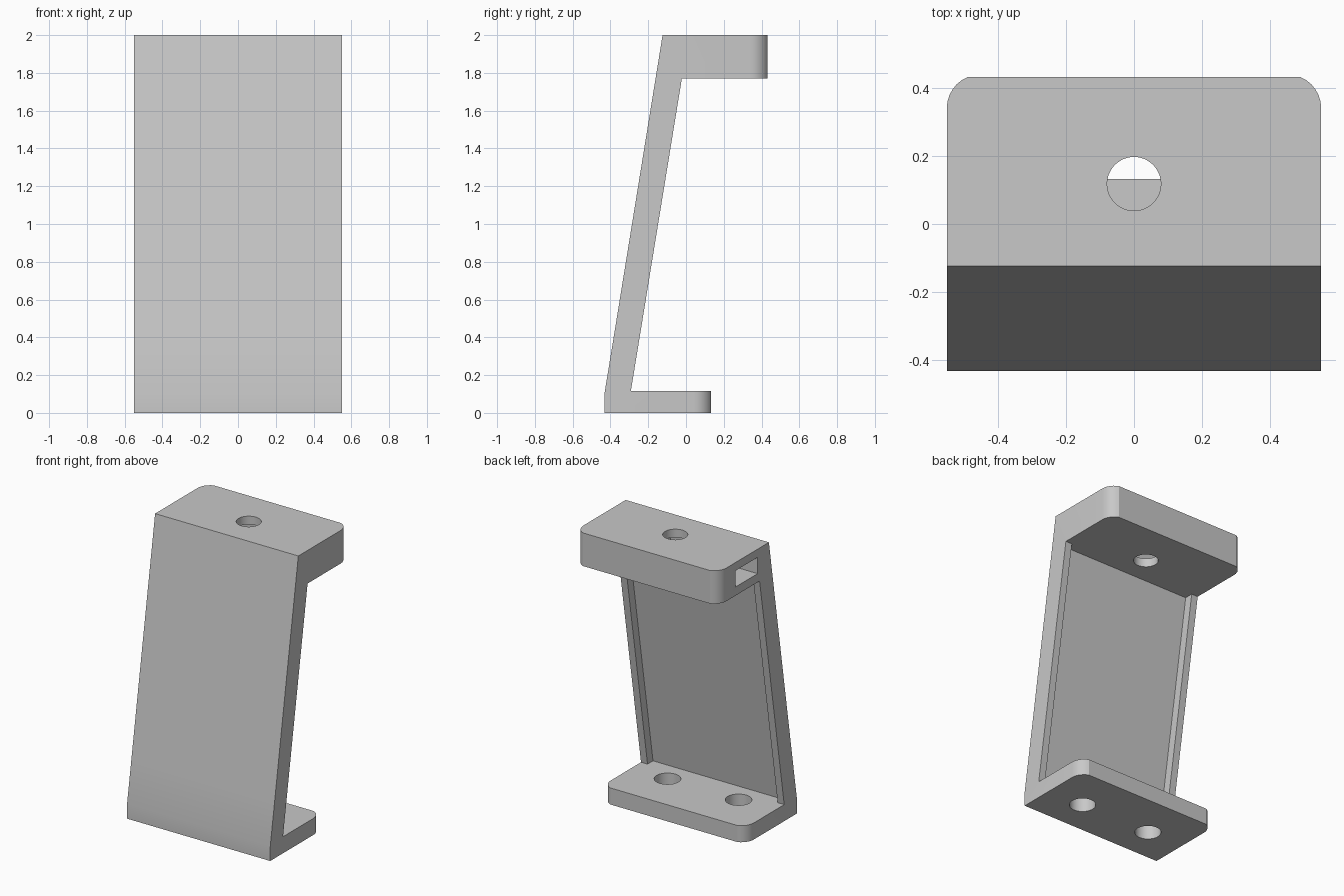
import bpy
import bmesh
from math import radians

cube = bpy.data.objects.get("Cube")
if cube:
    bpy.data.objects.remove(cube, do_unlink=True)

HALF = 0.55                    # half the bracket width
PLATE_TOP, BLOCK_BOTTOM = 0.115, 1.77
BACK_TOP, BACK_LOW = 0.432, 0.132

grey = bpy.data.materials.new("plain grey")
grey.use_nodes = True
colour = (0.58, 0.58, 0.58, 1)
grey.diffuse_color = colour
grey.node_tree.nodes["Principled BSDF"].inputs["Base Color"].default_value = colour


def side_prism(profile, x0, x1):
    """Extrude a (y, z) profile along x."""
    bm = bmesh.new()
    face = bm.faces.new([bm.verts.new((x0, y, z)) for y, z in profile])
    ext = bmesh.ops.extrude_face_region(bm, geom=[face])
    new = [v for v in ext["geom"] if isinstance(v, bmesh.types.BMVert)]
    bmesh.ops.translate(bm, vec=(x1 - x0, 0, 0), verts=new)
    bmesh.ops.recalc_face_normals(bm, faces=bm.faces[:])
    return bm


def to_object(bm, name):
    mesh = bpy.data.meshes.new(name)
    bm.to_mesh(mesh)
    bm.free()
    mesh.materials.append(grey)
    obj = bpy.data.objects.new(name, mesh)
    bpy.context.collection.objects.link(obj)
    return obj


def cut(body, cutter):
    bpy.context.view_layer.objects.active = body
    mod = body.modifiers.new("cut", "BOOLEAN")
    mod.operation, mod.solver, mod.object = "DIFFERENCE", "EXACT", cutter
    bpy.ops.object.modifier_apply(modifier=mod.name)
    bpy.data.objects.remove(cutter, do_unlink=True)


def hole(body, x, y, z, radius, depth):
    bpy.ops.mesh.primitive_cylinder_add(vertices=48, radius=radius, depth=depth,
                                        location=(x, y, z))
    cutter = bpy.context.object
    cutter.data.materials.append(grey)
    cut(body, cutter)


# Leaning wall, top block and foot plate as one section
bm = side_prism([(-0.432, 0), (-0.432, 0.1), (-0.383, 0.4), (-0.124, 2),
                 (BACK_TOP + 0.008, 2), (BACK_TOP + 0.008, BLOCK_BOTTOM),
                 (-0.022, BLOCK_BOTTOM), (-0.292, PLATE_TOP),
                 (BACK_LOW + 0.008, PLATE_TOP), (BACK_LOW + 0.008, 0)], -HALF, HALF)

# Rounded back corners, trimmed slightly flat
corners = [e for e in bm.edges
           if all(v.co.y > 0.1 for v in e.verts)
           and abs(e.verts[0].co.x - e.verts[1].co.x) < 0.01]
bmesh.ops.bevel(bm, geom=corners, offset=0.1, segments=8, profile=0.5,
                affect="EDGES")
for v in bm.verts:
    v.co.y = min(v.co.y, BACK_TOP if v.co.z > 1 else BACK_LOW)
bracket = to_object(bm, "bracket")

# Recess between the two wall rails
recess = side_prism([(-0.352, PLATE_TOP), (-0.082, BLOCK_BOTTOM),
                     (0.02, BLOCK_BOTTOM), (-0.25, PLATE_TOP)],
                    -HALF + 0.05, HALF - 0.05)
cut(bracket, to_object(recess, "recess_cutter"))

# Nut slot entering the top block from one side
slot = side_prism([(0, 1.83), (0.24, 1.83), (0.24, 1.943), (0, 1.943)],
                  -HALF - 0.1, 0.12)
cut(bracket, to_object(slot, "slot_cutter"))

# Screw holes in the top block and foot plate
hole(bracket, 0, 0.118, 1.9, 0.079, 0.6)
for side in (-1, 1):
    hole(bracket, side * 0.273, -0.187, 0.05, 0.084, 0.4)

bpy.ops.object.select_all(action="DESELECT")
bracket.select_set(True)
bpy.context.view_layer.objects.active = bracket
bpy.ops.object.shade_smooth_by_angle(angle=radians(25))
